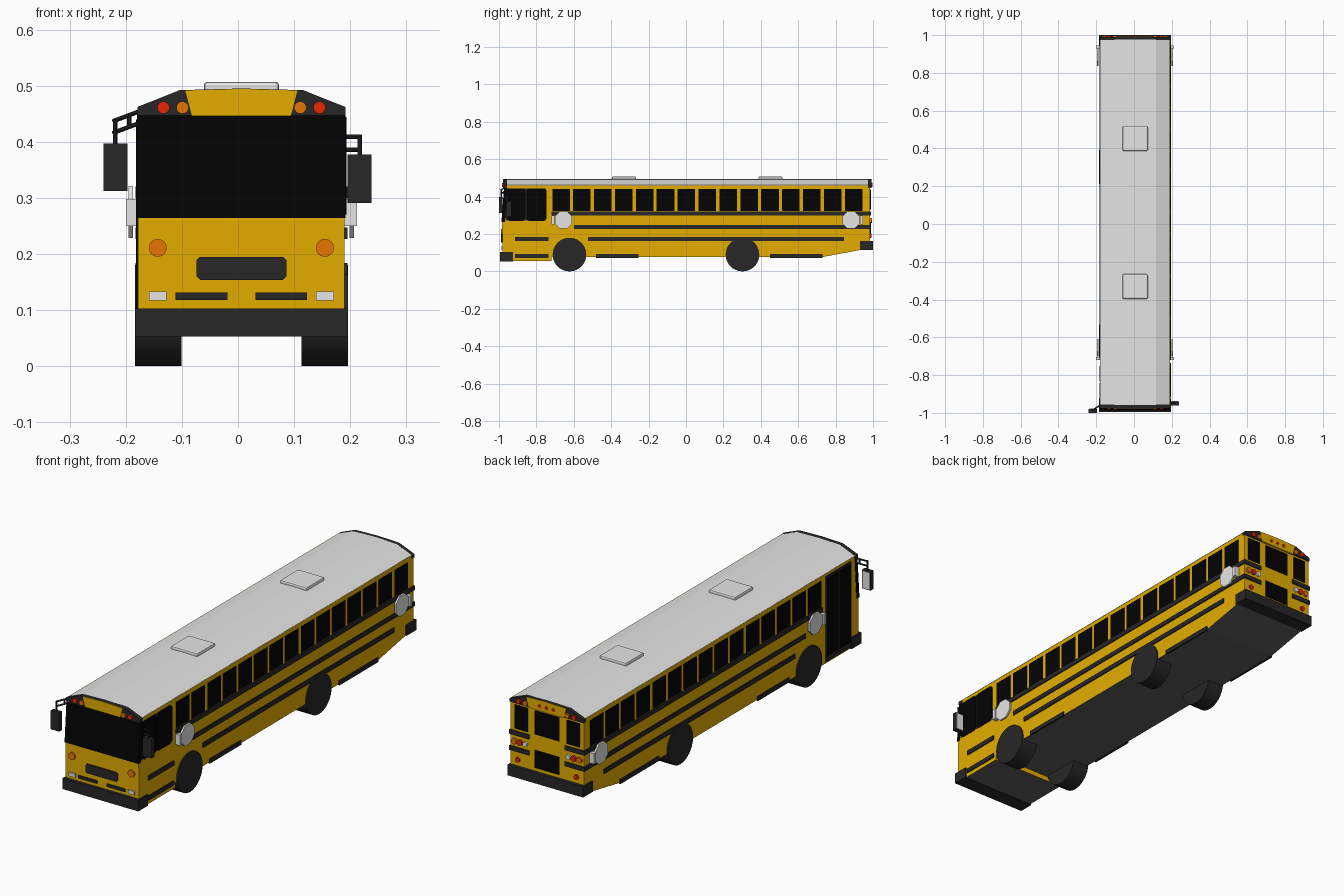
import bpy, bmesh, math
from mathutils import Matrix, Vector

CX = 0.006   # body centre line
HW = 0.184   # body half width


def mat(name, r, g, b):
    m = bpy.data.materials.new(name)
    m.diffuse_color = (r, g, b, 1)
    return m


YELLOW = mat("bus_yellow", 0.78, 0.42, 0.0)
GLASS = mat("black_glass", 0.001, 0.001, 0.001)
DARK = mat("dark_grey", 0.02, 0.02, 0.02)
UNDER = mat("underside_grey", 0.11, 0.11, 0.11)
ROOF = mat("roof_grey", 0.79, 0.79, 0.79)
RED = mat("lamp_red", 0.82, 0.02, 0.001)
ORANGE = mat("lamp_orange", 0.78, 0.18, 0.001)


def finish(name, bm, m):
    bmesh.ops.recalc_face_normals(bm, faces=bm.faces)
    me = bpy.data.meshes.new(name)
    bm.to_mesh(me)
    bm.free()
    me.materials.append(m)
    ob = bpy.data.objects.new(name, me)
    bpy.context.collection.objects.link(ob)
    ob.location.x = CX
    return ob


def prism(name, pts, axis, a, b, m):
    """Extrude a profile: (y,z) along x, or (x,z) along y."""
    bm = bmesh.new()
    put = (lambda u, v, w: (w, u, v)) if axis == 'x' else (lambda u, v, w: (u, w, v))
    f = bm.faces.new([bm.verts.new(put(u, v, a)) for u, v in pts])
    ext = bmesh.ops.extrude_face_region(bm, geom=[f])["geom"]
    bmesh.ops.translate(bm, vec=put(0, 0, b - a),
                        verts=[v for v in ext if isinstance(v, bmesh.types.BMVert)])
    return finish(name, bm, m)


def rect(u0, u1, v0, v1, c=0.0):
    if not c:
        return [(u0, v0), (u1, v0), (u1, v1), (u0, v1)]
    return [(u0 + c, v0), (u1 - c, v0), (u1, v0 + c), (u1, v1 - c),
            (u1 - c, v1), (u0 + c, v1), (u0, v1 - c), (u0, v0 + c)]


def box(name, x0, x1, y0, y1, z0, z1, m):
    return prism(name, rect(y0, y1, z0, z1), 'x', x0, x1, m)


def rod(name, p, q, r, m, segs=16, turn=0.0):
    p, q = Vector(p), Vector(q)
    bm = bmesh.new()
    M = (Matrix.Translation((p + q) / 2) @ (q - p).to_track_quat('Z', 'Y').to_matrix().to_4x4()
         @ Matrix.Rotation(turn, 4, 'Z'))
    bmesh.ops.create_cone(bm, cap_ends=True, segments=segs, radius1=r, radius2=r,
                          depth=(q - p).length, matrix=M)
    return finish(name, bm, m)


def lamp(name, x, z, r, y0, y1, m):
    return rod(name, (x, y0, z), (x, y1, z), r, m)


# Body shell, grey underneath
body = prism("body", [(-0.98, 0.055), (-0.72, 0.055), (-0.72, 0.077), (0.73, 0.077),
                      (0.95, 0.118), (0.985, 0.118), (0.985, 0.463), (-0.968, 0.463),
                      (-0.983, 0.26)], 'x', -HW, HW, YELLOW)
body.data.materials.append(UNDER)
for p in body.data.polygons:
    p.material_index = int(p.normal.z < -0.3)


# Roof and black end caps share one section
def section(z0, h):
    return [(-h, z0), (h, z0), (h, 0.462), (0.11, 0.492), (0, 0.495), (-0.11, 0.492), (-h, 0.462)]


prism("roof", section(0.46, 0.185), 'y', -0.958, 0.976, ROOF)
prism("front_cap", section(0.447, 0.1855), 'y', -0.977, -0.956, DARK)
prism("rear_cap", section(0.447, 0.1855), 'y', 0.974, 0.991, DARK)
trap = [(-0.088, 0.446), (0.088, 0.446), (0.1, 0.4915), (0, 0.4945), (-0.1, 0.4915)]
prism("front_cap_panel", trap, 'y', -0.979, -0.97, YELLOW)
prism("rear_cap_panel", trap, 'y', 0.985, 0.993, YELLOW)

# Roof hatches
for y in (-0.331, 0.452):
    hatch = box("roof_hatch", -0.067, 0.067, y - 0.065, y + 0.065, 0.488, 0.507, ROOF)
    bev = hatch.modifiers.new("bevel", 'BEVEL')
    bev.width, bev.segments = 0.006, 2

# Windshield and bumpers
prism("windshield", [(-0.987, 0.264), (-0.973, 0.447), (-0.955, 0.447), (-0.968, 0.264)],
      'x', -0.1855, 0.1855, GLASS)
box("front_bumper", -0.19, 0.19, -0.994, -0.925, 0.053, 0.103, DARK)
box("rear_bumper", -0.19, 0.19, 0.93, 1.0, 0.115, 0.163, DARK)

# Front grille
prism("grille", rect(-0.08, 0.08, 0.154, 0.195, 0.006), 'y', -0.988, -0.975, DARK)

# Rear windows and marker lamps
box("rear_upper_window", -0.062, 0.062, 0.98, 0.988, 0.33, 0.438, GLASS)
box("rear_lower_window", -0.062, 0.062, 0.98, 0.988, 0.178, 0.258, GLASS)
for x in (-0.035, 0, 0.035):
    lamp("rear_marker", x, 0.468, 0.007, 0.985, 0.997, RED)

STRIPES = [(0.3, 0.32, -0.72, 0.988), (0.227, 0.247, -0.6, 0.988), (0.163, 0.184, -0.525, 0.845),
           (0.073, 0.093, -0.48, -0.255), (0.073, 0.093, 0.45, 0.73)]
FRONT_STRIPES = [(0.163, 0.184, -0.915, -0.735), (0.073, 0.093, -0.915, -0.735)]

for s in (-1, 1):
    # Side windows
    for i in range(15):
        y = -0.668 + i * 0.1117
        box("side_window", s * (HW - 0.004), s * (HW + 0.002), y - 0.047, y + 0.047,
            0.323, 0.441, GLASS)

    # Rub rails, wrapping onto the rear corners
    for z0, z1, y0, y1 in STRIPES + (FRONT_STRIPES if s > 0 else []):
        box("rub_rail", s * (HW - 0.003), s * (HW + 0.005), y0, y1, z0, z1, DARK)
    for z0, z1 in ((0.3, 0.32), (0.227, 0.247)):
        box("rear_rub_rail", s * 0.09, s * (HW + 0.005), 0.98, 0.99, z0, z1, DARK)

    # Wheels
    for y in (-0.623, 0.302):
        wheel = rod("wheel", (s * 0.107, y, 0.09), (s * 0.19, y, 0.09), 0.09, DARK, 32)
        bpy.ops.object.select_all(action='DESELECT')
        wheel.select_set(True)
        bpy.context.view_layer.objects.active = wheel
        bpy.ops.object.shade_smooth_by_angle(angle=math.radians(30))

    # Folding octagon signs with hinge boxes
    for y, hinge in ((-0.655, -0.711), (0.882, 0.938)):
        rod("side_sign", (s * 0.193, y, 0.275), (s * 0.201, y, 0.275), 0.05, ROOF, 8, math.pi / 8)
        box("sign_hinge", s * (HW - 0.002), s * 0.206, hinge - 0.008, hinge + 0.008,
            0.25, 0.298, ROOF)

    # Front lamps
    lamp("front_red_lamp", s * 0.139, 0.461, 0.011, -0.97, -0.983, RED)
    lamp("front_orange_lamp", s * 0.105, 0.461, 0.011, -0.97, -0.983, ORANGE)
    lamp("front_signal", s * 0.149, 0.211, 0.016, -0.975, -0.99, ORANGE)
    box("headlight", s * 0.133, s * 0.165, -0.988, -0.975, 0.117, 0.133, ROOF)
    box("front_vent", s * 0.025, s * 0.117, -0.987, -0.975, 0.118, 0.131, DARK)

    # Rear windows and lamps
    box("rear_side_window", s * 0.098, s * 0.163, 0.98, 0.988, 0.33, 0.438, GLASS)
    lamp("rear_red_lamp", s * 0.139, 0.461, 0.011, 0.985, 0.997, RED)
    lamp("rear_orange_lamp", s * 0.105, 0.461, 0.011, 0.985, 0.997, ORANGE)
    lamp("rear_signal", s * 0.163, 0.273, 0.013, 0.98, 0.994, ORANGE)
    lamp("brake_lamp", s * 0.135, 0.273, 0.013, 0.98, 0.994, RED)
    lamp("reverse_lamp", s * 0.108, 0.273, 0.011, 0.98, 0.994, ROOF)
    lamp("rear_reflector", s * 0.147, 0.192, 0.011, 0.98, 0.992, RED)

# Driver side window (two panes in a dark frame)
box("driver_window_frame", HW - 0.003, HW + 0.001, -0.965, -0.752, 0.272, 0.443, DARK)
for y0, y1 in ((-0.958, -0.858), (-0.852, -0.745)):
    prism("driver_window", rect(y0, y1, 0.27, 0.444, 0.012), 'x', HW - 0.003, HW + 0.003, GLASS)

# Passenger door on the other side
box("door_frame", -HW - 0.002, -HW + 0.003, -0.93, -0.745, 0.06, 0.45, DARK)
for y0, y1 in ((-0.923, -0.842), (-0.833, -0.752)):
    box("door_pane", -HW - 0.004, -HW, y0, y1, 0.085, 0.44, GLASS)

# Mirrors: inner x, outer x, y, bottom, top
for x0, x1, y, z0, z1 in ((-0.246, -0.203, -0.988, 0.312, 0.397), (0.189, 0.232, -0.948, 0.291, 0.377)):
    box("mirror_housing", x0, x1, y - 0.012, y + 0.008, z0, z1, DARK)
    box("mirror_glass", x0 + 0.004, x1 - 0.004, y + 0.006, y + 0.011, z0 + 0.004, z1 - 0.004, ROOF)
for p, q in (((-0.18, -0.955, 0.455), (-0.228, -0.988, 0.437)),
             ((-0.18, -0.955, 0.434), (-0.228, -0.988, 0.416)),
             ((-0.225, -0.988, 0.44), (-0.225, -0.988, 0.39)),
             ((-0.2, -0.968, 0.446), (-0.2, -0.968, 0.425)),
             ((0.18, -0.948, 0.409), (0.214, -0.948, 0.409)),
             ((0.18, -0.948, 0.386), (0.214, -0.948, 0.386)),
             ((0.211, -0.948, 0.412), (0.211, -0.948, 0.37))):
    rod("mirror_arm", p, q, 0.004, DARK, 8)
